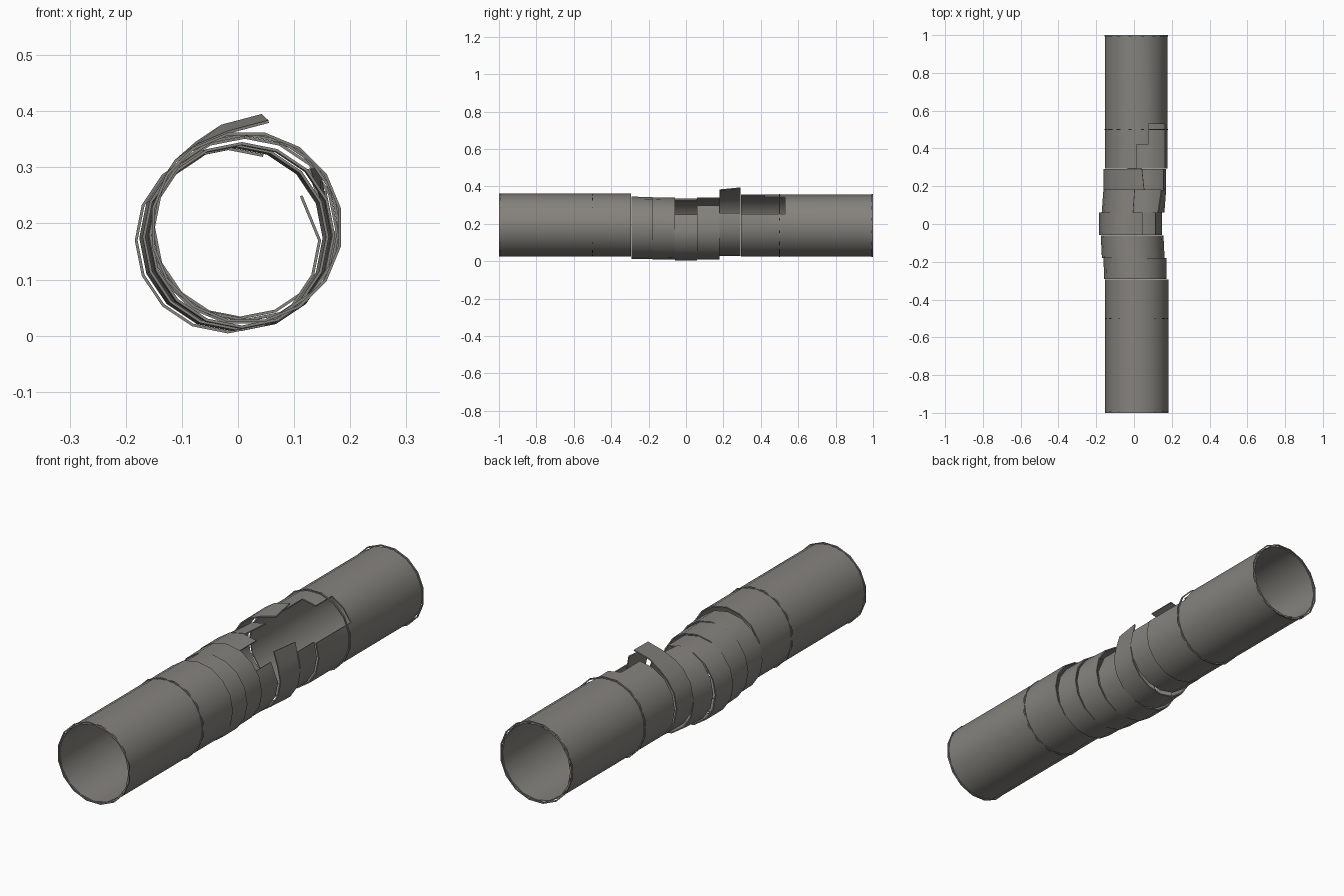
import bpy, bmesh, math

if "Cube" in bpy.data.objects:
    bpy.data.objects.remove(bpy.data.objects["Cube"])

SIDES = 16
STEP = 360 / SIDES
R = 0.166

metal = bpy.data.materials.new("grey_metal")
metal.diffuse_color = (0.235, 0.225, 0.205, 1)
metal.use_nodes = True
metal.node_tree.nodes["Principled BSDF"].inputs["Base Color"].default_value = metal.diffuse_color


def arc(cx, cz, a0, a1, r=R):
    """Points (x, z) on a 16-sided circle from a0 to a1 degrees."""
    n = round(abs(a1 - a0) / STEP)
    d = (a1 - a0) / n
    return [(cx + r * math.cos(math.radians(a0 + i * d)),
             cz + r * math.sin(math.radians(a0 + i * d))) for i in range(n + 1)]


def finish(name, bm):
    bmesh.ops.recalc_face_normals(bm, faces=bm.faces)
    me = bpy.data.meshes.new(name)
    bm.to_mesh(me)
    bm.free()
    me.materials.append(metal)
    ob = bpy.data.objects.new(name, me)
    bpy.context.collection.objects.link(ob)
    bpy.ops.object.select_all(action='DESELECT')
    bpy.context.view_layer.objects.active = ob
    ob.select_set(True)
    bpy.ops.object.shade_smooth_by_angle(angle=math.radians(35))
    return ob


def sheet(name, rows, closed=False, keep=lambda i, j: True, thick=0.005):
    """Thin bent sheet through rows of (y, [(x, z), ...])."""
    bm = bmesh.new()
    grid = [[bm.verts.new((x, y, z)) for x, z in pts] for y, pts in rows]
    n = len(grid[0])
    for i in range(len(grid) - 1):
        for j in range(n if closed else n - 1):
            if keep(i, j):
                k = (j + 1) % n
                bm.faces.new((grid[i][j], grid[i][k], grid[i + 1][k], grid[i + 1][j]))
    bmesh.ops.delete(bm, geom=[v for v in bm.verts if not v.link_faces], context='VERTS')
    bmesh.ops.recalc_face_normals(bm, faces=bm.faces)
    bmesh.ops.solidify(bm, geom=bm.faces[:], thickness=thick)
    return finish(name, bm)


def full(cx, cz, r=R):
    return arc(cx, cz, 0, 360 - STEP, r)


def ring(name, cx, cz, y, r=0.167, w=0.007, h=0.005):
    """Thin raised seam around the pipe."""
    bm = bmesh.new()
    prof = [(r, y - w / 2), (r + h, y - w / 2), (r + h, y + w / 2), (r, y + w / 2)]
    loops = []
    for s in range(SIDES):
        a = math.radians(s * STEP + STEP / 2)
        loops.append([bm.verts.new((cx + q * math.cos(a), yy, cz + q * math.sin(a)))
                      for q, yy in prof])
    for s in range(SIDES):
        a, b = loops[s], loops[(s + 1) % SIDES]
        for k in range(4):
            bm.faces.new((a[k], b[k], b[(k + 1) % 4], a[(k + 1) % 4]))
    finish(name, bm)


# Intact front pipe
F = (0.015, 0.193)
sheet("front_pipe", [(y, full(*F, 0.168)) for y in (-0.997, -0.295)], closed=True)

# Rear pipe with a stepped hole at the upper right
B = (0.012, 0.19)
hole = {0: (1, 2, 3), 1: (1, 2)}
sheet("rear_pipe", [(y, full(*B)) for y in (0.295, 0.42, 0.53, 0.997)],
      closed=True, keep=lambda i, j: j not in hole.get(i, ()))

# Seams
for name, c, y in (("front_rim", F, -0.9965), ("front_seam", F, -0.5),
                   ("rear_seam", B, 0.5), ("rear_rim", B, 0.9965)):
    ring(name, *c, y)

# Sagging closed bands
sheet("sagging_band_1", [(-0.292, full(0.007, 0.179)), (-0.18, full(0.005, 0.178))], closed=True)
sheet("sagging_band_2", [(-0.18, full(-0.004, 0.176)), (-0.06, full(-0.010, 0.174))], closed=True)

# Middle band, split at the top right with its end bent inward
mid = arc(-0.018, 0.170, 67.5, 360) + [(0.115, 0.25)]
sheet("split_band_middle", [(-0.058, mid), (0.06, mid)])

# Next band, split wider, right end bent outward
def rear_split(cx, dx):
    return arc(cx, 0.174, 90, 382.5) + [(0.135 + dx, 0.298)]
sheet("split_band_rear", [(0.06, rear_split(-0.005, -0.006)), (0.18, rear_split(0.004, 0.012))])

# Last band, with its left end peeled up over the top
def peel(dx, dz):
    return arc(0.004, 0.195, 22.5, -225) + [(-0.075, 0.343 + dz * 0.5),
                                            (-0.024 + dx, 0.370 + dz), (0.048 + dx, 0.389 + dz)]
sheet("peeled_band", [(0.18, peel(0.006, -0.005)), (0.292, peel(-0.006, 0.006))])
